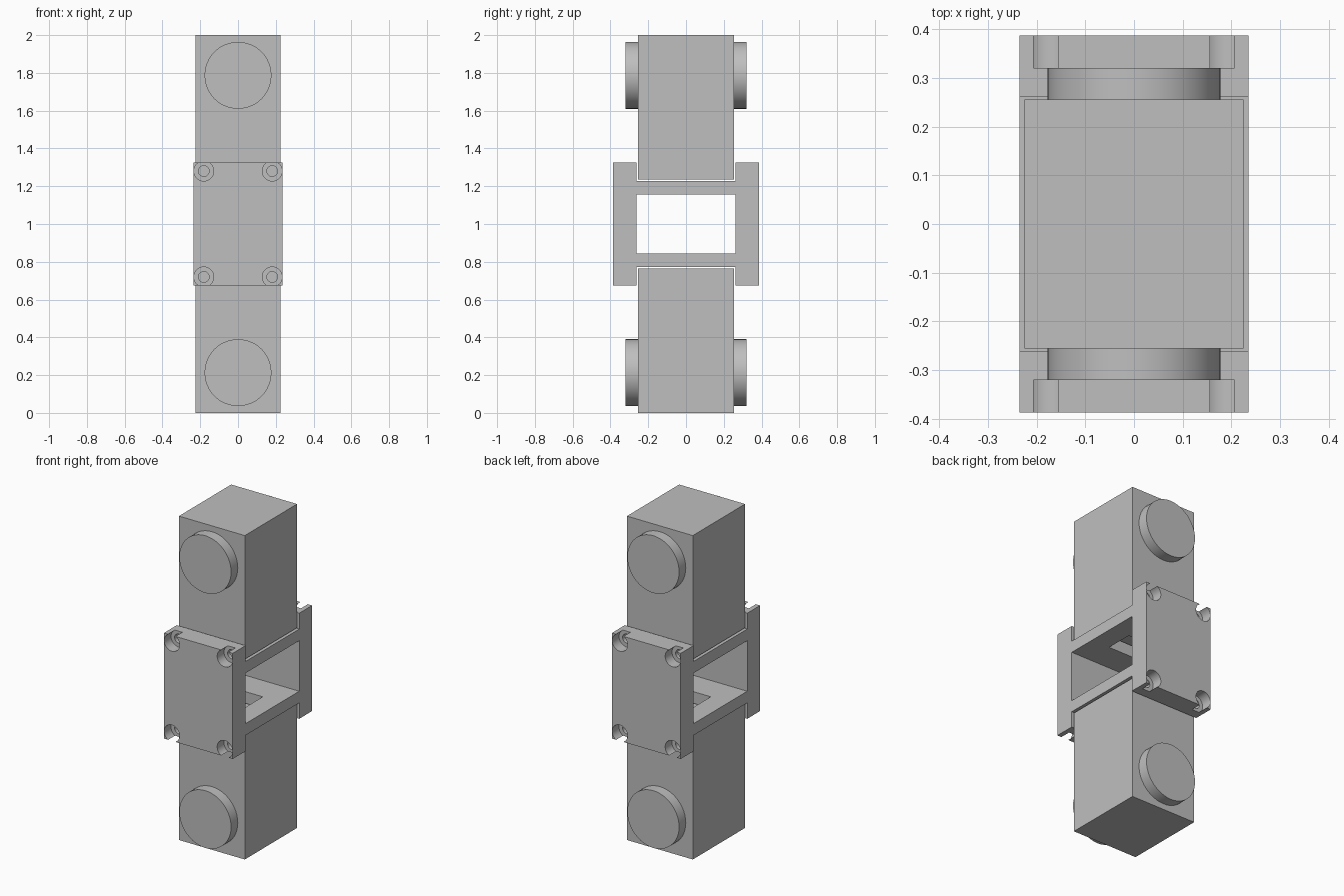
import bpy
from math import radians

scene_cube = bpy.data.objects.get("Cube")
if scene_cube:
    bpy.data.objects.remove(scene_cube, do_unlink=True)

grey = bpy.data.materials.new("plain_grey")
grey.use_nodes = True
grey.diffuse_color = (0.52, 0.52, 0.52, 1)
grey.node_tree.nodes["Principled BSDF"].inputs["Base Color"].default_value = grey.diffuse_color


def finish(name):
    ob = bpy.context.object
    ob.name = name
    ob.data.materials.append(grey)
    return ob


def box(name, centre, size):
    bpy.ops.mesh.primitive_cube_add(size=1, location=centre)
    bpy.context.object.scale = size
    bpy.ops.object.transform_apply(location=False, rotation=False, scale=True)
    return finish(name)


def disc(name, centre, radius, depth):
    """Cylinder whose axis runs front to back."""
    bpy.ops.mesh.primitive_cylinder_add(vertices=48, radius=radius, depth=depth,
                                        location=centre, rotation=(radians(90), 0, 0))
    return finish(name)


def cut(target, cutter):
    bpy.ops.object.select_all(action='DESELECT')
    bpy.context.view_layer.objects.active = target
    target.select_set(True)
    mod = target.modifiers.new("cut", 'BOOLEAN')
    mod.operation = 'DIFFERENCE'
    mod.solver = 'EXACT'
    mod.object = cutter
    bpy.ops.object.modifier_apply(modifier=mod.name)
    bpy.data.objects.remove(cutter, do_unlink=True)


def smooth(ob):
    bpy.ops.object.select_all(action='DESELECT')
    bpy.context.view_layer.objects.active = ob
    ob.select_set(True)
    bpy.ops.object.shade_smooth_by_angle(angle=radians(30))


MID = 1.0

# Motor bodies, each with a round horn on front and back
for level, side in (("lower", -1), ("upper", 1)):
    box(level + "_body", (0, 0, MID + side * 0.618), (0.45, 0.51, 0.764))
    for face, way in (("front", -1), ("back", 1)):
        horn = disc(f"{level}_{face}_horn", (0, way * 0.285, MID + side * 0.787), 0.177, 0.07)
        smooth(horn)

# Bracket joining the bodies: block with a window and two body pockets
bracket = box("bracket", (0, 0, MID), (0.47, 0.774, 0.652))
cut(bracket, box("window", (0, 0, MID), (1, 0.524, 0.312)))
for side in (-1, 1):
    cut(bracket, box("pocket", (0, 0, MID + side * 0.328), (1, 0.524, 0.2)))

# Cable opening through both crossbars
cut(bracket, box("cable_opening", (0, 0, MID), (0.22, 0.17, 0.6)))

# Counterbored screw holes in the plate corners
for way in (-1, 1):
    for x in (-0.181, 0.181):
        for z in (MID - 0.28, MID + 0.28):
            cut(bracket, disc("counterbore", (x, way * 0.37, z), 0.0525, 0.1))
            cut(bracket, disc("screw_hole", (x, way * 0.32, z), 0.028, 0.16))
smooth(bracket)
